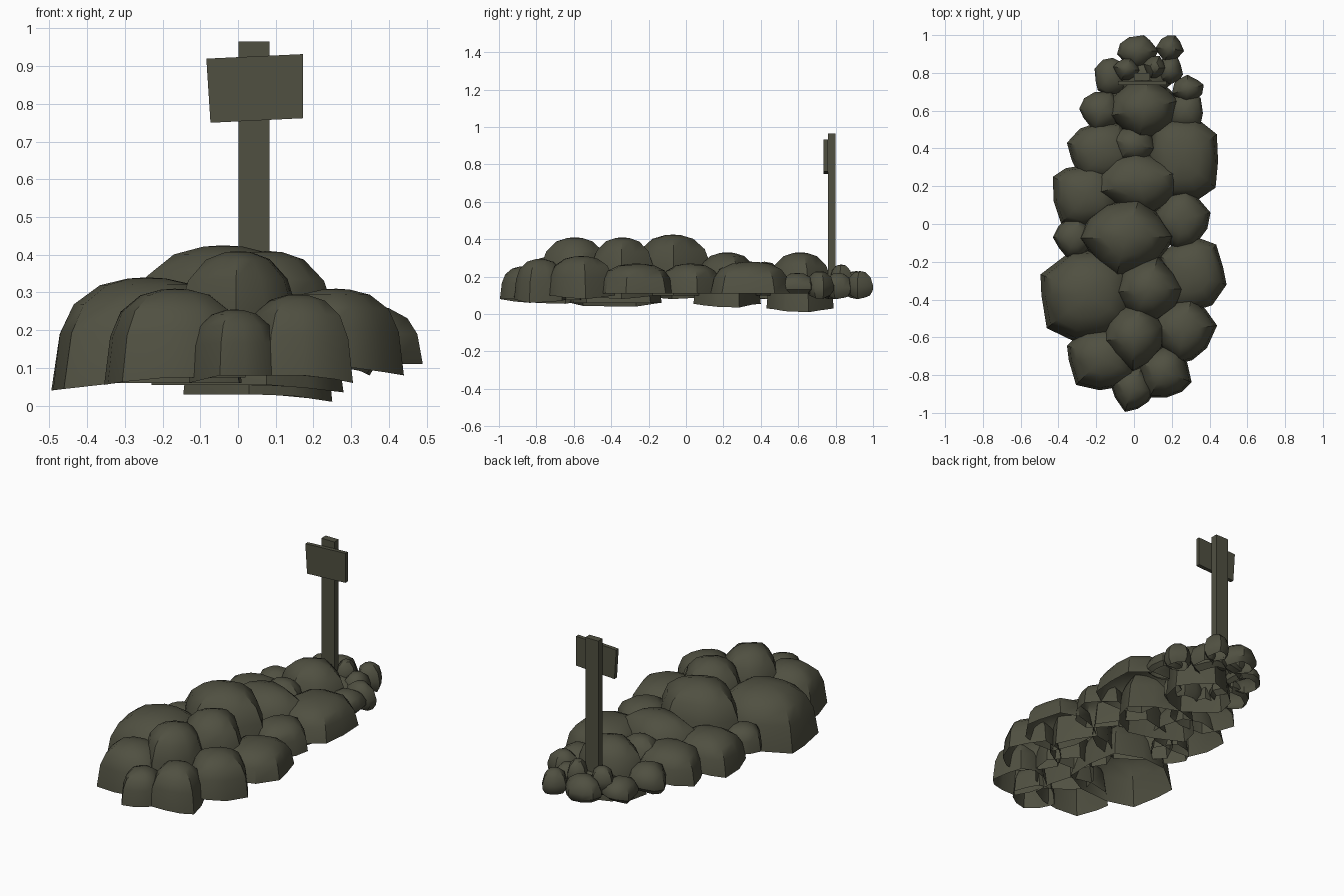
import bpy, bmesh, math, random

if "Cube" in bpy.data.objects:
    bpy.data.objects.remove(bpy.data.objects["Cube"])
random.seed(4)

stone_mat = bpy.data.materials.new("dark olive stone")
stone_mat.diffuse_color = (0.08, 0.08, 0.053, 1)
stone_mat.use_nodes = True
stone_mat.node_tree.nodes["Principled BSDF"].inputs["Base Color"].default_value = stone_mat.diffuse_color


def finish(bm, name, angle):
    bmesh.ops.recalc_face_normals(bm, faces=bm.faces)
    me = bpy.data.meshes.new(name)
    bm.to_mesh(me)
    bm.free()
    me.materials.append(stone_mat)
    ob = bpy.data.objects.new(name, me)
    bpy.context.collection.objects.link(ob)
    bpy.ops.object.select_all(action='DESELECT')
    ob.select_set(True)
    bpy.context.view_layer.objects.active = ob
    bpy.ops.object.shade_smooth_by_angle(angle=math.radians(angle))
    return ob


def outline(n, rot, power):
    """Squarish irregular polygon scaled to the -1..1 box."""
    pts = []
    for i in range(n):
        a = 2 * math.pi * (i + random.uniform(-.2, .2)) / n
        c, s = math.cos(a), math.sin(a)
        r = (abs(c) ** power + abs(s) ** power) ** (-1 / power)
        pts.append((r * math.cos(a + rot), r * math.sin(a + rot)))
    lo = [min(p[k] for p in pts) for k in (0, 1)]
    hi = [max(p[k] for p in pts) for k in (0, 1)]
    return [tuple(2 * (p[k] - lo[k]) / (hi[k] - lo[k]) - 1 for k in (0, 1)) for p in pts]


def dome(name, x0, x1, y0, y1, base, top, rot, profile):
    """Domed stone, open underneath, with its outer rim drooping."""
    bm = bmesh.new()
    cx, cy, rx, ry = (x0 + x1) / 2, (y0 + y1) / 2, (x1 - x0) / 2, (y1 - y0) / 2
    n = 10
    pts = outline(n, math.radians(rot), 4.0)
    side = 1 if cx > 0 else -1
    rings = []
    for r, h in profile:
        ring = []
        for px, py in pts:
            # upper rings are rounder than the rim
            k = r * (1 - h * .3 * max(0, math.hypot(px, py) - 1))
            droop = (px * side * .03 - .01) * (1 - h) if base < .11 else 0
            z = base + h * (top - base) - max(0, droop)
            ring.append(bm.verts.new((cx + px * k * rx, cy + py * k * ry, max(z, 0))))
        rings.append(ring)
    for a, b in zip(rings, rings[1:]):
        for i in range(n):
            j = (i + 1) % n
            bm.faces.new((a[i], a[j], b[j], b[i]))
    tip = bm.verts.new((cx, cy, top))
    for i in range(n):
        bm.faces.new((rings[-1][i], rings[-1][(i + 1) % n], tip))
    ob = finish(bm, name, 35)
    # open shells: make sure the normals point outwards
    if ob.data.polygons[-1].normal.z < 0:
        ob.data.flip_normals()


# Large stones: x0, x1, y0, y1, base, top, outline rotation
BIG = [
    (-.13, .11, -.995, -.74, .08, .255, 30), (.01, .305, -.92, -.64, .08, .295, 20),
    (-.355, .02, -.88, -.54, .075, .31, 10), (-.17, .17, -.79, -.40, .10, .41, 45),
    (.08, .44, -.74, -.38, .10, .31, 40), (-.495, .01, -.62, -.13, .06, .34, 5),
    (-.11, .27, -.52, -.16, .10, .41, 35), (.13, .49, -.46, -.07, .11, .27, 15),
    (-.30, .22, -.29, .15, .10, .425, 40), (.10, .405, -.14, .19, .11, .27, 50),
    (-.43, -.20, -.18, .04, .11, .24, 40), (-.43, -.07, -.02, .32, .10, .27, 10),
    (-.23, .28, .04, .40, .055, .33, 60), (.07, .445, .13, .56, .11, .28, 0),
    (-.355, .02, .22, .54, .10, .26, 20), (-.145, .25, .43, .79, .03, .33, 45),
]
# Small stones: x0, x1, y0, y1, base, top, outline rotation
SMALL = [
    (-.29, -.06, .49, .70, .10, .23, 30), (-.21, -.04, .68, .88, .10, .20, 10),
    (-.09, .13, .82, 1.0, .10, .23, 40), (-.11, .03, .76, .88, .14, .26, 30),
    (.05, .17, .77, .89, .14, .265, 30), (.12, .26, .74, .89, .10, .22, 20),
    (.20, .37, .64, .79, .10, .23, 50), (.18, .365, .50, .69, .11, .22, 0),
    (-.13, .12, .32, .52, .10, .28, 20), (-.12, .22, .68, .88, .10, .20, 20),
    (.115, .265, .86, 1.0, .10, .23, 30),
]
BIG_PROFILE = [(1, 0), (.925, .5), (.78, .76), (.50, .93), (.2, .99)]
SMALL_PROFILE = [(.75, 0), (.98, .2), (1, .42), (.82, .75), (.4, .96)]
for i, s in enumerate(BIG):
    dome(f"large_stone_{i + 1}", *s, BIG_PROFILE)
for i, s in enumerate(SMALL):
    dome(f"small_stone_{i + 1}", *s, SMALL_PROFILE)


def slab(name, corners, y0, y1):
    """Plank: an x-z outline extruded along y."""
    bm = bmesh.new()
    f = bm.faces.new([bm.verts.new((x, y0, z)) for x, z in corners])
    ext = bmesh.ops.extrude_face_region(bm, geom=[f])
    for v in ext["geom"]:
        if isinstance(v, bmesh.types.BMVert):
            v.co.y = y1
    # close the front face left open by the extrusion
    edges = [e for e in bm.edges if e.is_boundary]
    if edges:
        bmesh.ops.holes_fill(bm, edges=edges)
    finish(bm, name, 30)


slab("sign_post", [(.001, .15), (.084, .15), (.084, .965), (.001, .965)], .76, .80)
slab("sign_board", [(-.073, .75), (.172, .762), (.172, .932), (-.084, .92)], .735, .758)
